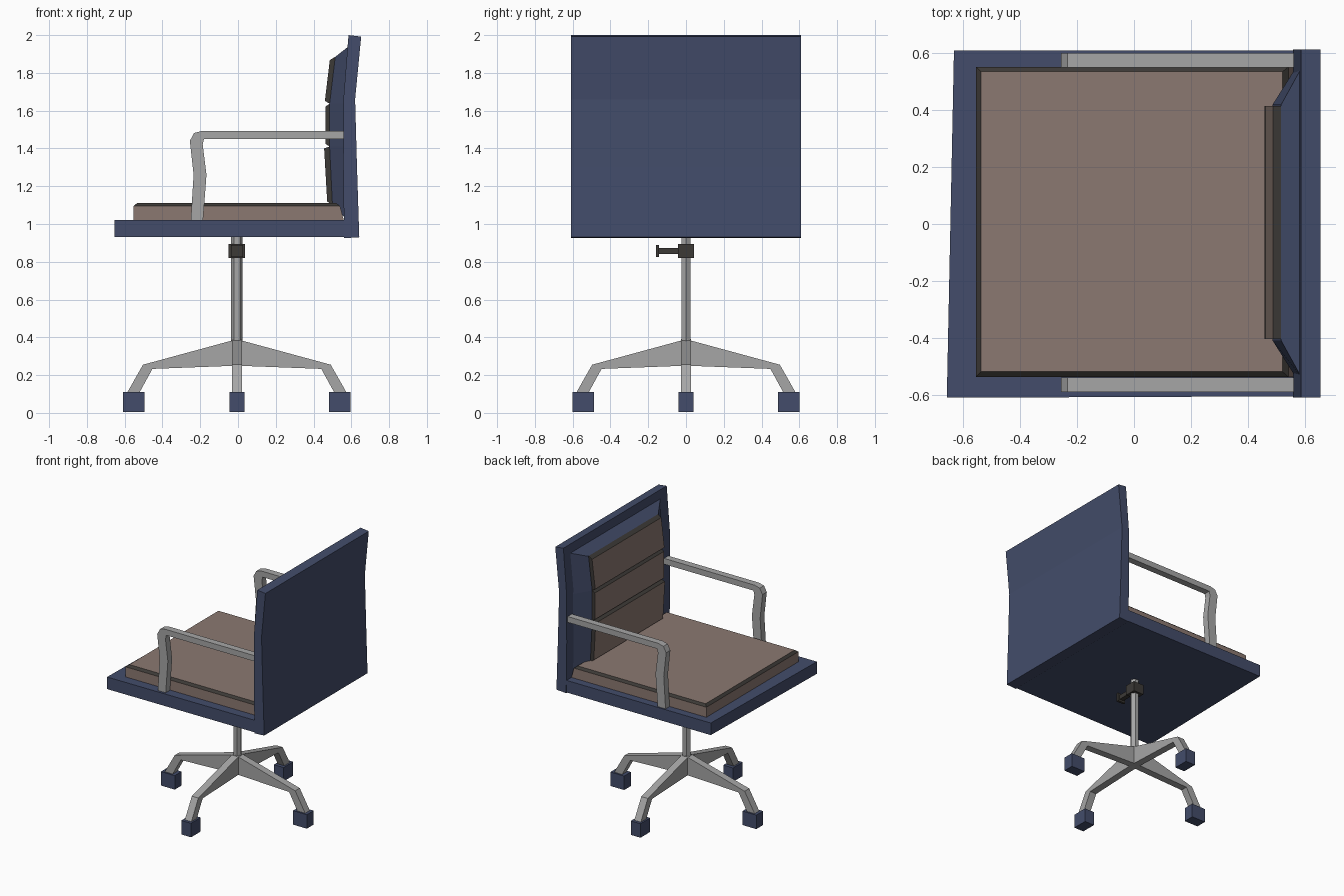
import bpy, bmesh, math
from mathutils import Matrix, Vector

if "Cube" in bpy.data.objects:
    bpy.data.objects.remove(bpy.data.objects["Cube"])


def mat(name, r, g, b):
    m = bpy.data.materials.new(name)
    m.diffuse_color = (r, g, b, 1)
    m.use_nodes = True
    m.node_tree.nodes["Principled BSDF"].inputs["Base Color"].default_value = m.diffuse_color
    return m


NAVY = mat("navy", 0.056, 0.073, 0.145)
BROWN = mat("taupe_fabric", 0.26, 0.19, 0.165)
GREY = mat("light_grey_metal", 0.38, 0.38, 0.38)
DARK = mat("dark_trim", 0.045, 0.041, 0.037)
CX = -0.006  # centre of the pedestal


def loft(name, rings, mats, rule=None, tf=None):
    """Skin equal rings of points and cap both ends; rule picks material by face."""
    bm = bmesh.new()
    vs = [[bm.verts.new(p) for p in r] for r in rings]
    n = len(rings[0])
    for a, b in zip(vs, vs[1:]):
        for i in range(n):
            j = (i + 1) % n
            bm.faces.new((a[i], a[j], b[j], b[i]))
    bm.faces.new(vs[0])
    bm.faces.new(vs[-1])
    if tf:
        bm.transform(tf)
    bmesh.ops.recalc_face_normals(bm, faces=bm.faces)
    bm.normal_update()
    if rule:
        for f in bm.faces:
            f.material_index = rule(f)
    me = bpy.data.meshes.new(name)
    bm.to_mesh(me)
    bm.free()
    for m in mats:
        me.materials.append(m)
    ob = bpy.data.objects.new(name, me)
    bpy.context.collection.objects.link(ob)
    return ob


def rect(x0, x1, y0, y1, z):
    return [(x0, y0, z), (x1, y0, z), (x1, y1, z), (x0, y1, z)]


def box(name, x0, x1, y0, y1, z0, z1, m, tf=None):
    return loft(name, [rect(x0, x1, y0, y1, z0), rect(x0, x1, y0, y1, z1)], [m], tf=tf)


def strip(a, b, y0, y1):
    """Cross-section ring between two (x, z) points."""
    return [(a[0], y0, a[1]), (b[0], y0, b[1]), (b[0], y1, b[1]), (a[0], y1, a[1])]


# Seat slab, front edge slightly skewed
slab = [(-0.655, -0.608), (0.57, -0.603), (0.57, 0.608), (-0.63, 0.608)]
loft("seat", [[(x, y, z) for x, y in slab] for z in (0.93, 1.02)], [NAVY])

# Seat cushion with dark piped rim
loft("seat_cushion",
     [rect(-0.553, 0.56, -0.535, 0.55, 1.02),
      rect(-0.553, 0.54, -0.535, 0.55, 1.095),
      rect(-0.535, 0.52, -0.517, 0.533, 1.11)],
     [BROWN, DARK], lambda f: 1 if 0.35 < f.normal.z < 0.95 else 0)

# Back shell, gently bent
shell = [((0.562, 0.925), (0.642, 0.93)), ((0.557, 1.3), (0.63, 1.3)),
         ((0.558, 1.66), (0.62, 1.66)), ((0.585, 2.0), (0.652, 1.992))]
loft("back_shell", [strip(a, b, -0.608, 0.61) for a, b in shell], [NAVY])

# Back pad, tapering forwards from the shell
pad = [((0.50, 1.10), (0.57, 1.03)), ((0.485, 1.41), (0.565, 1.41)),
       ((0.485, 1.637), (0.565, 1.637)), ((0.515, 1.885), (0.585, 1.94))]
loft("back_pad",
     [[(f[0], -0.408, f[1]), (b[0], -0.535, b[1]), (b[0], 0.545, b[1]), (f[0], 0.418, f[1])]
      for f, b in pad], [NAVY])

# Three padded panels with V grooves between them
fronts = [((0.472, 1.12), (0.456, 1.40)), ((0.462, 1.425), (0.464, 1.622)),
          ((0.460, 1.652), (0.486, 1.868))]
for i, (lo, hi) in enumerate(fronts):
    loft("back_panel_%d" % (i + 1),
         [strip(lo, pad[i][0], -0.403, 0.413), strip(hi, pad[i + 1][0], -0.403, 0.413)],
         [BROWN, DARK], lambda f: 0 if f.normal.x < -0.9 else 1)

# Armrests: bent flat bar on each side
arm = [((-0.25, 1.02), (-0.185, 1.02)), ((-0.235, 1.26), (-0.167, 1.26)),
       ((-0.255, 1.44), (-0.187, 1.42)), ((-0.232, 1.482), (-0.18, 1.45)),
       ((-0.19, 1.493), (-0.165, 1.45)), ((0.56, 1.493), (0.56, 1.45))]
for side, y0 in (("near", -0.588), ("far", 0.548)):
    loft("armrest_" + side, [strip(a, b, y0, y0 + 0.05) for a, b in arm], [GREY])

# Pedestal column
loft("column",
     [[(CX + 0.031 * math.cos(k * math.pi / 3), 0.029 * math.sin(k * math.pi / 3), z)
       for k in range(6)] for z in (0.25, 0.935)], [GREY])

# Height collar and knob
box("collar", -0.05, 0.036, -0.042, 0.042, 0.82, 0.895, DARK)
box("knob_stem", CX - 0.017, CX + 0.017, -0.15, -0.04, 0.84, 0.873, DARK)
box("knob_cap", CX - 0.032, CX + 0.032, -0.16, -0.142, 0.826, 0.888, DARK)

# Four star legs with caster blocks
leg = [((0, 0.39), (0, 0.25)), ((0.497, 0.255), (0.447, 0.233)), ((0.585, 0.10), (0.52, 0.10))]
for k in range(4):
    tf = Matrix.Translation(Vector((CX, 0, 0))) @ Matrix.Rotation(k * math.pi / 2, 4, 'Z')
    loft("leg_%d" % (k + 1), [strip(a, b, -0.027, 0.027) for a, b in leg], [GREY], tf=tf)
    box("caster_%d" % (k + 1), 0.488, 0.602, -0.04, 0.04, 0.006, 0.11, NAVY, tf=tf)
